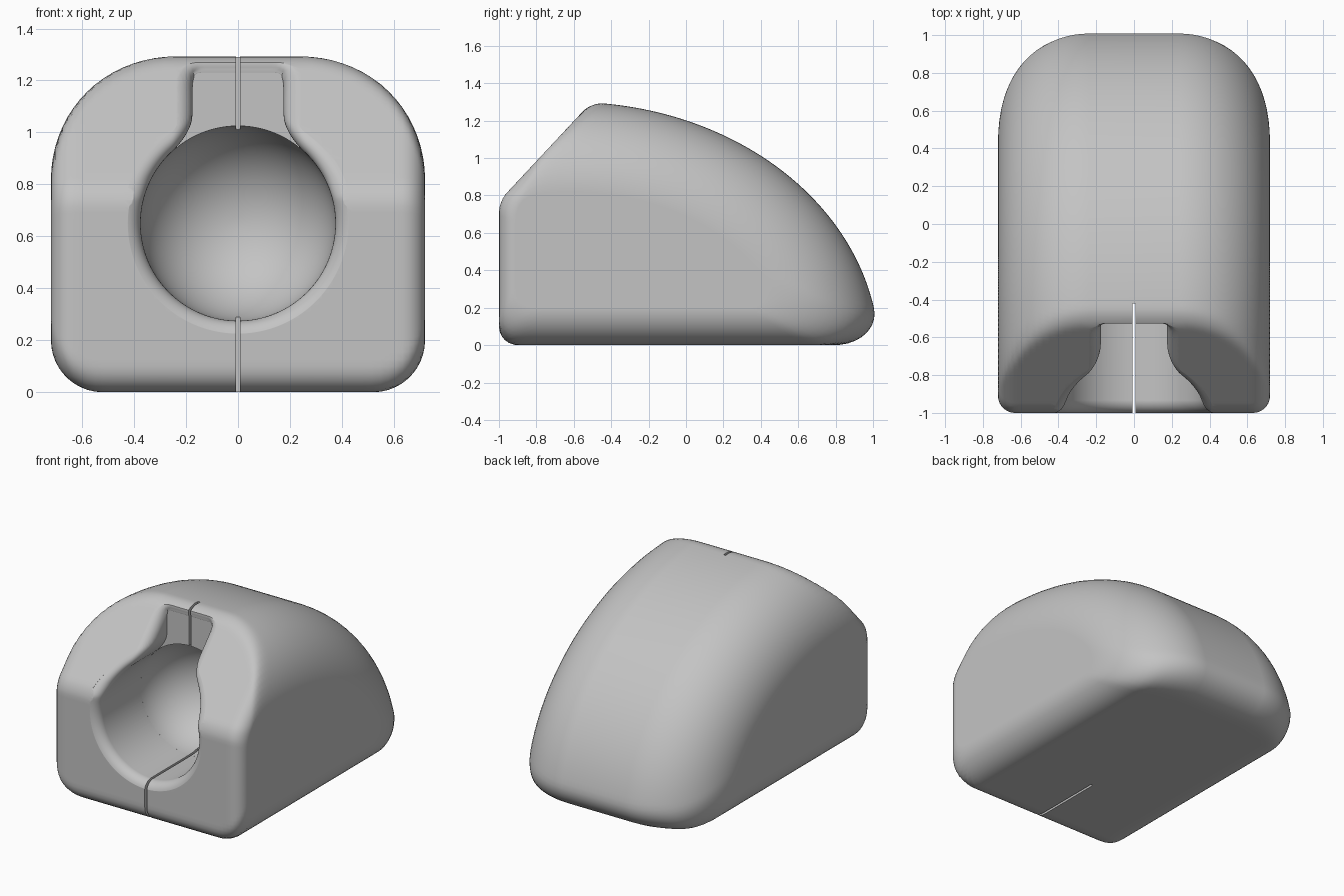
import bpy, bmesh, math
from mathutils import Matrix, Vector

if "Cube" in bpy.data.objects:
    bpy.data.objects.remove(bpy.data.objects["Cube"])

HALF_W, BORE_R, BORE_Z, BORE_END = 0.72, 0.375, 0.65, -0.52
SLOPE_Z, SLOPE = 0.769, 1.071          # where the sloped front starts, and its rise
TURNS = 240


def round_and(a, b, r):
    """Intersection of two distances with a rounded corner."""
    return min(max(a, b), -r) + math.hypot(max(a + r, 0), max(b + r, 0))


def round_or(a, b, r):
    """Union of two distances with a rounded inner corner."""
    return max(min(a, b), r) - math.hypot(max(r - a, 0), max(r - b, 0))


def trace(func, cu, cv):
    """Closed outline of func = 0, found along rays from a centre."""
    pts = []
    for i in range(TURNS):
        a = 2 * math.pi * i / TURNS
        du, dv = math.cos(a), math.sin(a)
        lo, hi = 0.0, 2.5
        for _ in range(36):
            mid = (lo + hi) / 2
            if func(cu + du * mid, cv + dv * mid) < 0:
                lo = mid
            else:
                hi = mid
        pts.append((cu + du * lo, cv + dv * lo))
    return pts


def loft(name, rings):
    """Closed solid through a list of equal rings."""
    bm = bmesh.new()
    loops = [[bm.verts.new(p) for p in ring] for ring in rings]
    for a, b in zip(loops, loops[1:]):
        for i in range(TURNS):
            j = (i + 1) % TURNS
            bm.faces.new((a[i], a[j], b[j], b[i]))
    bm.faces.new(loops[0])
    bm.faces.new(loops[-1])
    return finish(name, bm)


def finish(name, bm):
    bmesh.ops.recalc_face_normals(bm, faces=bm.faces)
    mesh = bpy.data.meshes.new(name)
    bm.to_mesh(mesh)
    bm.free()
    ob = bpy.data.objects.new(name, mesh)
    bpy.context.collection.objects.link(ob)
    return ob


def inset(w, r):
    """How far a round edge of radius r has dropped at distance w from the side."""
    return r - math.sqrt(r * r - (r - w) ** 2) if w < r else 0.0


def side_profile(w):
    top, low, front = inset(w, 0.48), inset(w, 0.2), inset(w, 0.09)

    def dist(y, z):
        dome = (math.hypot((y + 0.62) / (1.653 - top), (z + 0.05) / (1.35 - top)) - 1) * 1.4
        face = -1 + front - y
        slope = 0.682 * (z - SLOPE_Z) - 0.731 * (y + 1) + front
        d = round_and(dome, slope, 0.05)
        d = round_and(d, face, 0.04)
        return round_and(d, low - z, 0.2 if y > 0 else 0.1)
    return trace(dist, -0.1, 0.5)


# Body: side profiles lofted across the width
steps = [0.48 * (1 - math.cos(math.radians(t))) for t in range(0, 91, 5)]
stations = [(w - HALF_W, w) for w in steps] + [(HALF_W - w, w) for w in reversed(steps)]
body = loft("housing", [[(x, y, z) for y, z in side_profile(w)] for x, w in stations])


# Keyhole opening: round bore plus a slot above it, with a flared rim
def keyhole(e):
    def dist(x, z):
        bore = math.hypot(x, z - BORE_Z) - BORE_R
        slot = round_and(abs(x) - 0.175, max(z - 1.23, BORE_Z - z), 0.03)
        return round_or(bore, slot, 0.08) - e
    return trace(dist, 0, BORE_Z)


def front_y(z):
    return -1 - round_or(0, -(z - SLOPE_Z) / SLOPE, 0.03) if z > SLOPE_Z - 0.1 else -1.0


RIM = 0.07
rings = [[(x, -1.3, z) for x, z in keyhole(RIM)]]
for i in range(11):
    a = math.radians(9 * i)
    ring = []
    for x, z in keyhole(RIM * (1 - math.sin(a))):
        lean = 1 + 0.37 * min(max((z - 0.72) / 0.1, 0), 1)
        y = front_y(z) - 0.003 + RIM * lean * (1 - math.cos(a))
        ring.append((x, min(y, BORE_END - 0.007 + 0.0005 * i), z))
    rings.append(ring)
rings.append([(x, BORE_END, z) for x, z in keyhole(0)])
keyhole_cutter = loft("keyhole_cutter", rings)

# Domed end of the bore
bm = bmesh.new()
bmesh.ops.create_uvsphere(bm, u_segments=96, v_segments=48, radius=BORE_R,
                          matrix=Matrix.Translation((0, BORE_END, BORE_Z)) @ Matrix.Rotation(math.pi / 2, 4, 'X'))
cut = bmesh.ops.bisect_plane(bm, geom=bm.verts[:] + bm.edges[:] + bm.faces[:],
                             plane_co=(0, BORE_END - 0.01, 0), plane_no=(0, -1, 0), clear_outer=True)
bmesh.ops.holes_fill(bm, edges=[e for e in bm.edges if e.is_boundary], sides=0)
dome_cutter = finish("dome_cutter", bm)

# Thin slit through the front
bm = bmesh.new()
bmesh.ops.create_cube(bm, size=1)
bmesh.ops.scale(bm, vec=(0.016, 0.78, 2), verts=bm.verts)
bmesh.ops.translate(bm, vec=Vector((0, -0.81, 0.6)), verts=bm.verts)
slit_cutter = finish("slit_cutter", bm)

bpy.context.view_layer.objects.active = body
for ob in bpy.context.selected_objects:
    ob.select_set(False)
body.select_set(True)
for cutter in (keyhole_cutter, dome_cutter, slit_cutter):
    mod = body.modifiers.new(cutter.name, 'BOOLEAN')
    mod.operation, mod.solver, mod.object = 'DIFFERENCE', 'EXACT', cutter
    bpy.ops.object.modifier_apply(modifier=mod.name)
    bpy.data.objects.remove(cutter)

# Material and shading
grey = bpy.data.materials.new("plain grey")
grey.use_nodes = True
grey.diffuse_color = (0.55, 0.55, 0.55, 1)
grey.node_tree.nodes["Principled BSDF"].inputs["Base Color"].default_value = grey.diffuse_color
body.data.materials.clear()
body.data.materials.append(grey)
bpy.ops.object.shade_smooth_by_angle(angle=math.radians(35))
weighted = body.modifiers.new("even_normals", 'WEIGHTED_NORMAL')
weighted.keep_sharp = True
